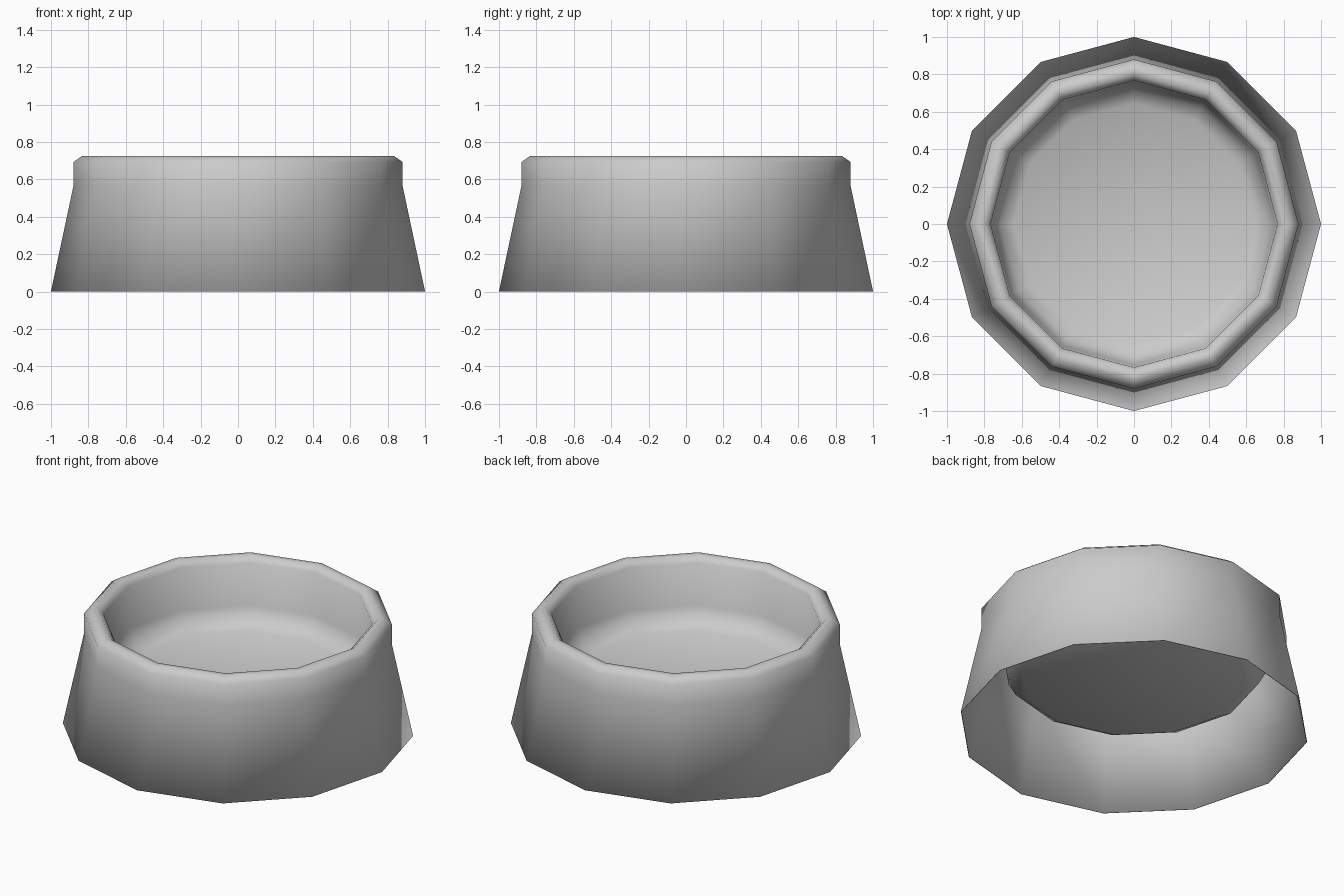
import bpy
import bmesh
from math import radians

SIDES = 12

cube = bpy.data.objects.get("Cube")
if cube:
    bpy.data.objects.remove(cube, do_unlink=True)

grey = bpy.data.materials.new("light_grey")
grey.use_nodes = True
colour = (0.6, 0.6, 0.6, 1)
grey.diffuse_color = colour
grey.node_tree.nodes["Principled BSDF"].inputs["Base Color"].default_value = colour

# Foot, sloping wall, rounded rim and dished floor in one profile (radius, height)
profile = [
    (1.0, 0.001), (0.88, 0.565), (0.88, 0.693), (0.835, 0.725),
    (0.80, 0.725), (0.767, 0.693), (0.755, 0.43), (0.715, 0.358),
    (0.645, 0.32), (0, 0.318),
]

# Spin the profile around z
bm = bmesh.new()
verts = [bm.verts.new((r, 0, z)) for r, z in profile]
edges = [bm.edges.new(pair) for pair in zip(verts, verts[1:])]
bmesh.ops.spin(bm, geom=verts + edges, cent=(0, 0, 0), axis=(0, 0, 1),
               angle=radians(360), steps=SIDES, use_merge=True)
bmesh.ops.remove_doubles(bm, verts=bm.verts, dist=0.0005)
bmesh.ops.recalc_face_normals(bm, faces=bm.faces)

# Make the outer wall face outwards
wall = max(bm.faces, key=lambda f: f.calc_center_median().xy.length)
if wall.normal.dot(wall.calc_center_median()) < 0:
    bmesh.ops.reverse_faces(bm, faces=bm.faces)
for face in bm.faces:
    face.smooth = True

mesh = bpy.data.meshes.new("bowl")
bm.to_mesh(mesh)
bm.free()
mesh.materials.append(grey)
bowl = bpy.data.objects.new("bowl", mesh)
bpy.context.collection.objects.link(bowl)

# Thin shell, open underneath
shell = bowl.modifiers.new("shell", "SOLIDIFY")
shell.thickness = 0.004
shell.offset = -1
shell.use_even_offset = True
